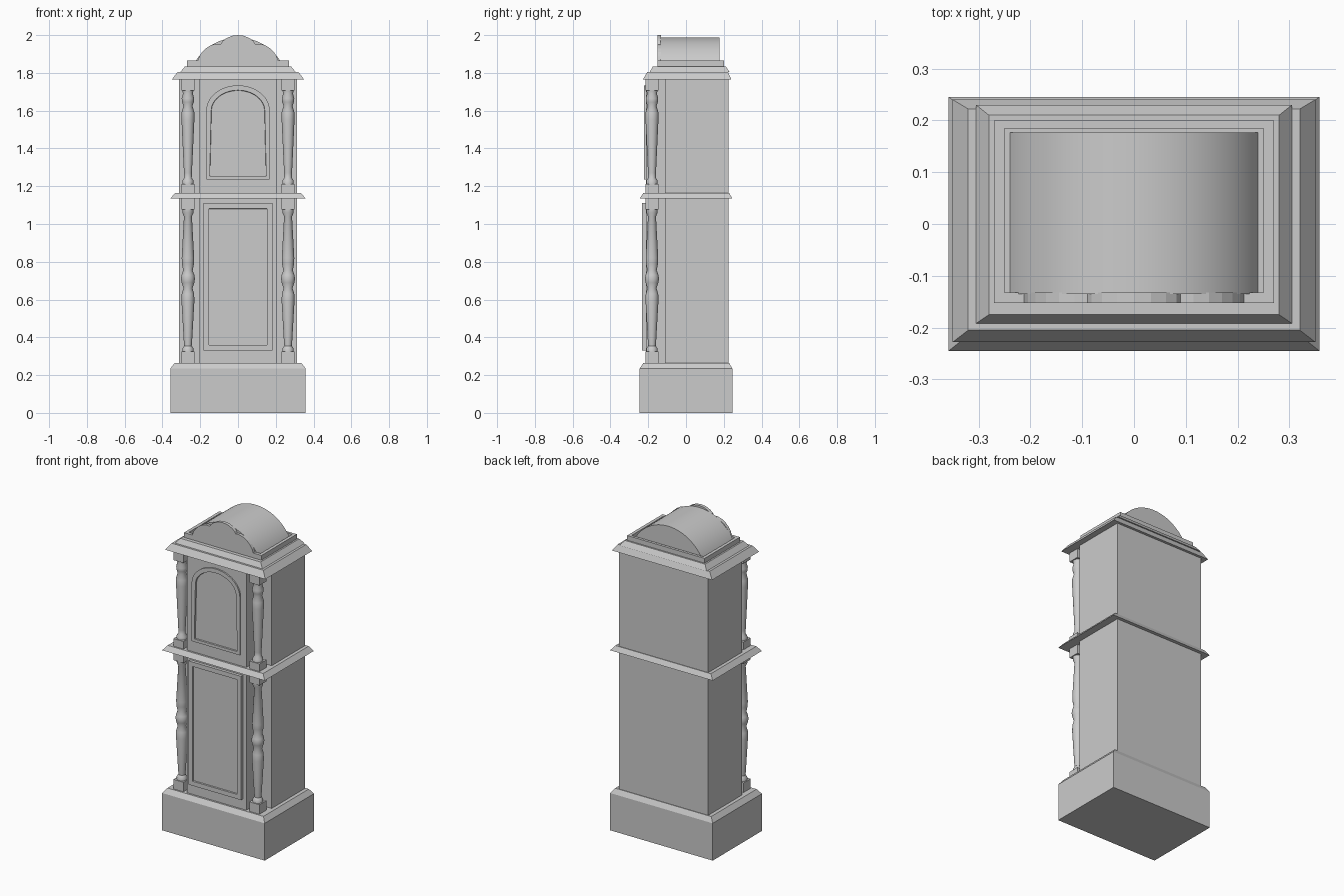
import bpy, bmesh
from math import sin, cos, pi, asin

cube = bpy.data.objects.get("Cube")
if cube:
    bpy.data.objects.remove(cube)

GREY = (0.6, 0.6, 0.6, 1)
mat = bpy.data.materials.new("plain grey")
mat.use_nodes = True
mat.diffuse_color = GREY
mat.node_tree.nodes["Principled BSDF"].inputs["Base Color"].default_value = GREY


def finish(bm, name, smooth=False):
    bmesh.ops.recalc_face_normals(bm, faces=bm.faces)
    mesh = bpy.data.meshes.new(name)
    bm.to_mesh(mesh)
    bm.free()
    mesh.materials.append(mat)
    ob = bpy.data.objects.new(name, mesh)
    bpy.context.collection.objects.link(ob)
    if smooth:
        bpy.ops.object.select_all(action='DESELECT')
        ob.select_set(True)
        bpy.context.view_layer.objects.active = ob
        bpy.ops.object.shade_smooth_by_angle(angle=pi / 5)
    return ob


def stack(name, layers):
    """Rectangular layers (half width, front y, back y, z) joined from bottom to top."""
    bm = bmesh.new()
    rings = [[bm.verts.new(p) for p in ((-w, f, z), (w, f, z), (w, b, z), (-w, b, z))]
             for w, f, b, z in layers]
    for lo, hi in zip(rings, rings[1:]):
        for i in range(4):
            j = (i + 1) % 4
            bm.faces.new((lo[i], lo[j], hi[j], hi[i]))
    bm.faces.new(rings[0])
    bm.faces.new(rings[-1])
    return finish(bm, name)


def box(name, x, y, z):
    bm = bmesh.new()
    bmesh.ops.create_cube(bm, size=1)
    for v in bm.verts:
        v.co = [lim[0] if c < 0 else lim[1] for c, lim in zip(v.co, (x, y, z))]
    return finish(bm, name)


def slab(name, outline, front, back, border=0, smooth=False):
    """Outline in x and z, given depth in y, with an optional sunken front panel."""
    bm = bmesh.new()
    face = bm.faces.new([bm.verts.new((x, front, z)) for x, z in outline])
    out = bmesh.ops.extrude_face_region(bm, geom=[face], use_keep_orig=True)
    for v in out["geom"]:
        if isinstance(v, bmesh.types.BMVert):
            v.co.y = back
    bmesh.ops.recalc_face_normals(bm, faces=bm.faces)
    if border:
        bmesh.ops.inset_region(bm, faces=[face], thickness=border)
        bmesh.ops.inset_region(bm, faces=[face], thickness=0.002, depth=-0.009)
    return finish(bm, name, smooth)


def turned_post(name, x, y, profile, segments=24):
    """Lathe a (radius, z) profile around a vertical axis."""
    bm = bmesh.new()
    rings = [[bm.verts.new((x + r * cos(2 * pi * i / segments),
                            y + r * sin(2 * pi * i / segments), z))
              for i in range(segments)] for r, z in profile]
    for lo, hi in zip(rings, rings[1:]):
        for i in range(segments):
            j = (i + 1) % segments
            bm.faces.new((lo[i], lo[j], hi[j], hi[i]))
    bm.faces.new(rings[0])
    bm.faces.new(rings[-1])
    return finish(bm, name, True)


def arc(cx, cz, r, a0, a1, n):
    return [(cx + r * cos(a0 + (a1 - a0) * i / n), cz + r * sin(a0 + (a1 - a0) * i / n))
            for i in range(n + 1)]


# Plinth, belt moulding and stepped cornice
stack("plinth", [(.358, -.245, .245, 0), (.358, -.245, .245, .235), (.335, -.225, .228, .265)])
stack("belt_moulding", [(.358, -.245, .245, 1.135), (.333, -.225, .228, 1.165)])
stack("lower_cornice", [(.35, -.228, .24, 1.765), (.32, -.205, .222, 1.805)])
stack("upper_cornice", [(.305, -.192, .23, 1.805), (.28, -.175, .21, 1.835)])

# Case sections, each with a projecting front
for part, z in (("lower", (.265, 1.135)), ("upper", (1.165, 1.765))):
    box(part + "_case", (-.312, .312), (-.11, .224), z)
    box(part + "_case_front", (-.207, .207), (-.213, -.11), z)

# Doors with sunken panels
slab("lower_door", [(-.183, .33), (.183, .33), (.183, 1.11), (-.183, 1.11)],
     -.232, -.2, border=.04)
slab("arched_upper_door", [(-.168, 1.235), (.168, 1.235)]
     + [(x, 1.6 + z * .8) for x, z in arc(0, 0, .168, 0, pi, 24)],
     -.222, -.2, border=.026)

# Turned corner posts with square blocks
lower_turning = [(.03, .32), (.03, .34), (.02, .355), (.022, .38), (.034, .59), (.033, .63),
                 (.024, .66), (.034, .69), (.037, .71), (.034, .73), (.025, .755),
                 (.032, .79), (.033, .82), (.021, 1.04), (.03, 1.06), (.03, 1.08)]
upper_turning = [(.03, 1.21), (.03, 1.23), (.02, 1.245), (.021, 1.27), (.034, 1.55),
                 (.034, 1.59), (.024, 1.625), (.031, 1.645), (.033, 1.665), (.026, 1.69),
                 (.03, 1.71)]
posts = (("lower", lower_turning, (.265, .325), (1.077, 1.135)),
         ("upper", upper_turning, (1.165, 1.213), (1.708, 1.765)))
for side, s in (("left", 1), ("right", -1)):
    for part, turning, foot, head in posts:
        x, y = .265 * s, -.18
        turned_post(f"{part}_{side}_post", x, y, turning)
        for kind, z in (("foot", foot), ("head", head)):
            box(f"{part}_{side}_post_{kind}", (x - .035, x + .035), (y - .035, y + .035), z)

# Rim around the top
for side, s in (("left", 1), ("right", -1)):
    box(f"{side}_top_rim", sorted((.25 * s, .27 * s)), (-.148, .2), (1.83, 1.865))
box("back_top_rim", (-.25, .25), (.184, .2), (1.83, 1.865))

# Barrel roof
R, CZ = .265, 1.722
start = asin((1.83 - CZ) / R)
slab("barrel_roof", arc(0, CZ, R, start, pi - start, 40), -.135, .177, smooth=True)

# Scalloped pediment
half = [(.27, 1.83), (.27, 1.865), (.212, 1.865), (.205, 1.888), (.19, 1.91), (.17, 1.93),
        (.145, 1.946), (.115, 1.954), (.09, 1.954), (.082, 1.968), (.062, 1.983), (.033, 1.996)]
slab("pediment", half + [(0, 2)] + [(-x, z) for x, z in reversed(half)], -.152, -.132)
